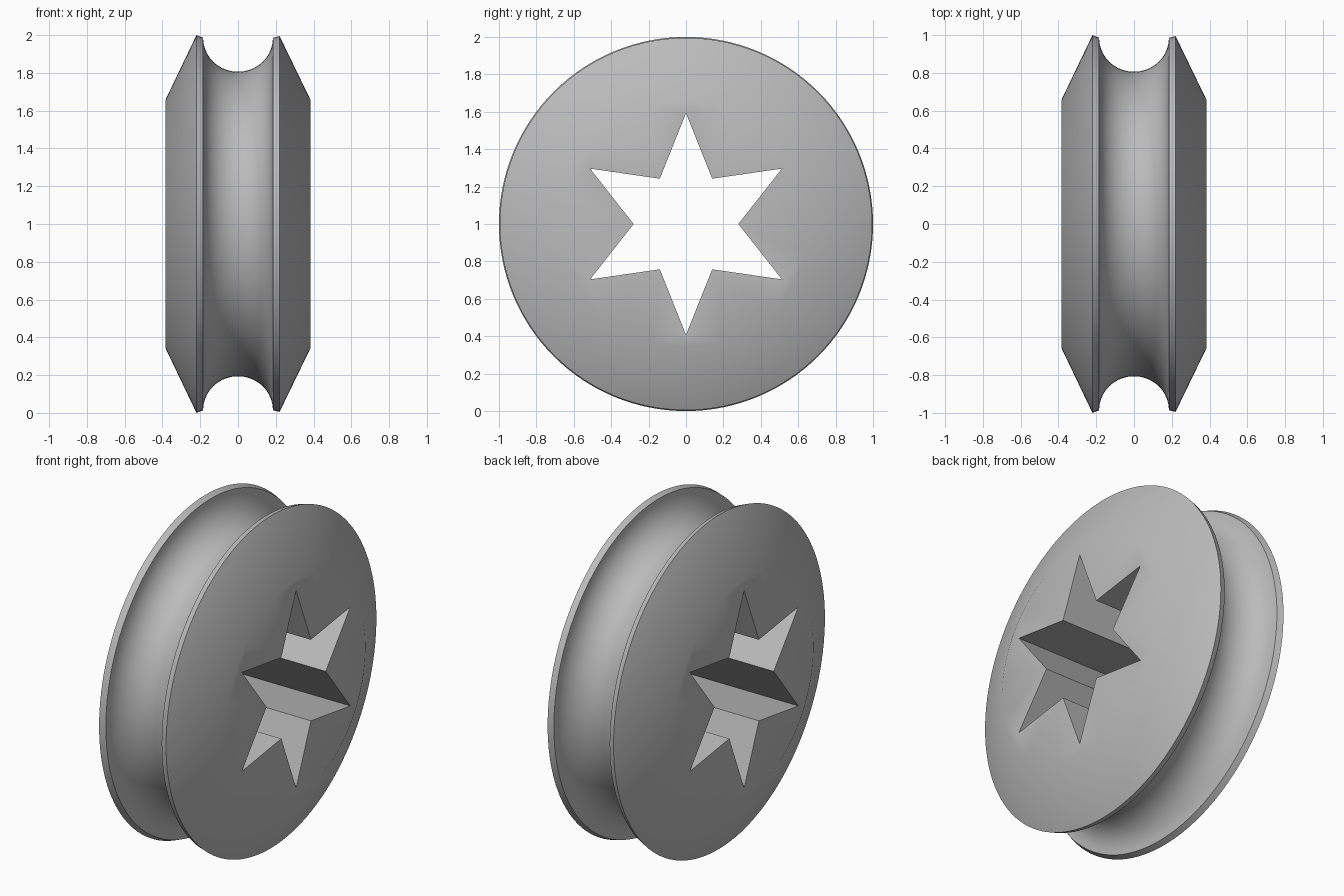
import bpy, bmesh, math

old = bpy.data.objects.get("Cube")
if old:
    bpy.data.objects.remove(old)

SEGMENTS = 128
GROOVE_STEPS = 20
HALF_WIDTH = 0.385

grey = bpy.data.materials.new("plain grey")
grey.use_nodes = True
colour = (0.5, 0.5, 0.5, 1)
grey.diffuse_color = colour
grey.node_tree.nodes["Principled BSDF"].inputs["Base Color"].default_value = colour

bm = bmesh.new()


def ring(x, points):
    """Closed loop of vertices at width x from (y, z) points."""
    return [bm.verts.new((x, y, z + 1)) for y, z in points]


def circle(radius):
    turn = 2 * math.pi / SEGMENTS
    return [(radius * math.sin(i * turn), radius * math.cos(i * turn)) for i in range(SEGMENTS)]


def star(outer, inner):
    return [((inner if i % 2 else outer) * math.sin(i * math.pi / 6),
             (inner if i % 2 else outer) * math.cos(i * math.pi / 6)) for i in range(12)]


def bridge(a, b):
    for i in range(len(a)):
        j = (i + 1) % len(a)
        bm.faces.new((a[i], a[j], b[j], b[i]))


def loop_edges(loop):
    return [bm.edges.get((v, loop[(i + 1) % len(loop)])) for i, v in enumerate(loop)]


# Tread profile: cone, rim, half-round groove, rim, cone
profile = [(-HALF_WIDTH, 0.655), (-0.22, 1.0)]
for i in range(GROOVE_STEPS + 1):
    a = math.pi * i / GROOVE_STEPS
    profile.append((-0.185 * math.cos(a), 0.986 - 0.18 * math.sin(a)))
profile += [(0.22, 0.995), (HALF_WIDTH, 0.655)]
rings = [ring(x, circle(r)) for x, r in profile]
for a, b in zip(rings, rings[1:]):
    bridge(a, b)

# Six-pointed hole through the hub
holes = [ring(x, star(0.592, 0.28)) for x in (-HALF_WIDTH, HALF_WIDTH)]
bridge(holes[1], holes[0])

# Flat side faces around the hole
for outer, hole in ((rings[0], holes[0]), (rings[-1], holes[1])):
    bmesh.ops.triangle_fill(bm, use_beauty=True, edges=loop_edges(outer) + loop_edges(hole))

bmesh.ops.recalc_face_normals(bm, faces=bm.faces)
mesh = bpy.data.meshes.new("grooved_wheel")
bm.to_mesh(mesh)
bm.free()
mesh.materials.append(grey)
wheel = bpy.data.objects.new("grooved_wheel", mesh)
bpy.context.collection.objects.link(wheel)

# Smooth groove and cones with crisp rims and hole
bpy.ops.object.select_all(action="DESELECT")
wheel.select_set(True)
bpy.context.view_layer.objects.active = wheel
bpy.ops.object.shade_smooth_by_angle(angle=math.radians(30))
